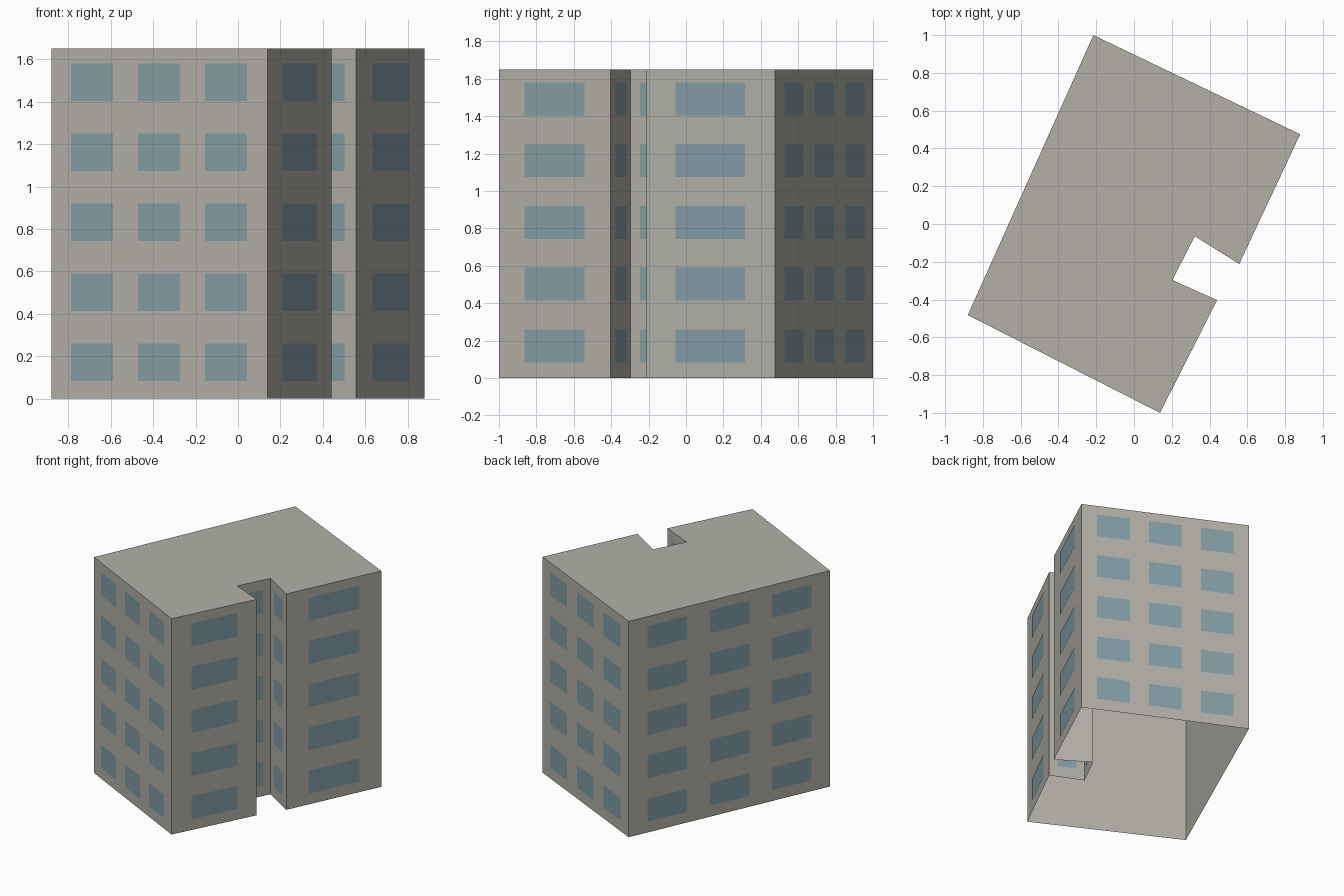
import bpy
import bmesh
from mathutils import Vector

cube = bpy.data.objects.get("Cube")
if cube:
    bpy.data.objects.remove(cube, do_unlink=True)

HEIGHT = 1.65
FLOORS = 5
GAP = 0.003  # window panes sit just proud of the wall

# Building outline, clockwise from above, with the notch on the right side
OUTLINE = [Vector(p) for p in (
    (-0.215, 1.0), (0.88, 0.475), (0.557, -0.212), (0.322, -0.065),
    (0.203, -0.297), (0.44, -0.403), (0.138, -1.0), (-0.88, -0.482))]

# Window spans along a wall, as fractions of its length
WIDE = [(0.23, 0.77)]
TRIPLE = [(c - 0.098, c + 0.098) for c in (0.19, 0.5, 0.81)]


def material(name, colour):
    mat = bpy.data.materials.new(name)
    mat.use_nodes = True
    mat.diffuse_color = colour
    mat.node_tree.nodes["Principled BSDF"].inputs["Base Color"].default_value = colour
    return mat


def upright(bm, a, b, low, high):
    """Vertical quad over the plan segment a-b, facing outward."""
    corners = ((a, low), (a, high), (b, high), (b, low))
    return bm.faces.new([bm.verts.new((p.x, p.y, z)) for p, z in corners])


def finish(bm, name, mat):
    mesh = bpy.data.meshes.new(name)
    bm.to_mesh(mesh)
    bm.free()
    mesh.materials.append(mat)
    obj = bpy.data.objects.new(name, mesh)
    bpy.context.collection.objects.link(obj)
    return obj


concrete = material("warm grey concrete", (0.445, 0.434, 0.386, 1))
glass = material("blue grey glass", (0.225, 0.342, 0.376, 1))

walls = list(zip(OUTLINE, OUTLINE[1:] + OUTLINE[:1]))

# Shell: walls and flat roof, open underneath
bm = bmesh.new()
for a, b in walls:
    upright(bm, a, b, 0, HEIGHT)
bm.faces.new([bm.verts.new((p.x, p.y, HEIGHT)) for p in reversed(OUTLINE)])
bmesh.ops.remove_doubles(bm, verts=bm.verts[:], dist=0.0001)
finish(bm, "building_shell", concrete)

# Windows: three per floor on the long outer walls, one on the others
bm = bmesh.new()
storey = HEIGHT / FLOORS
for i, (a, b) in enumerate(walls):
    along = b - a
    out = Vector((-along.y, along.x)).normalized() * GAP
    for start, end in (TRIPLE if i in (0, 6, 7) else WIDE):
        for floor in range(FLOORS):
            low = 0.084 + floor * storey
            upright(bm, a + along * start + out, a + along * end + out, low, low + 0.176)
finish(bm, "windows", glass)
